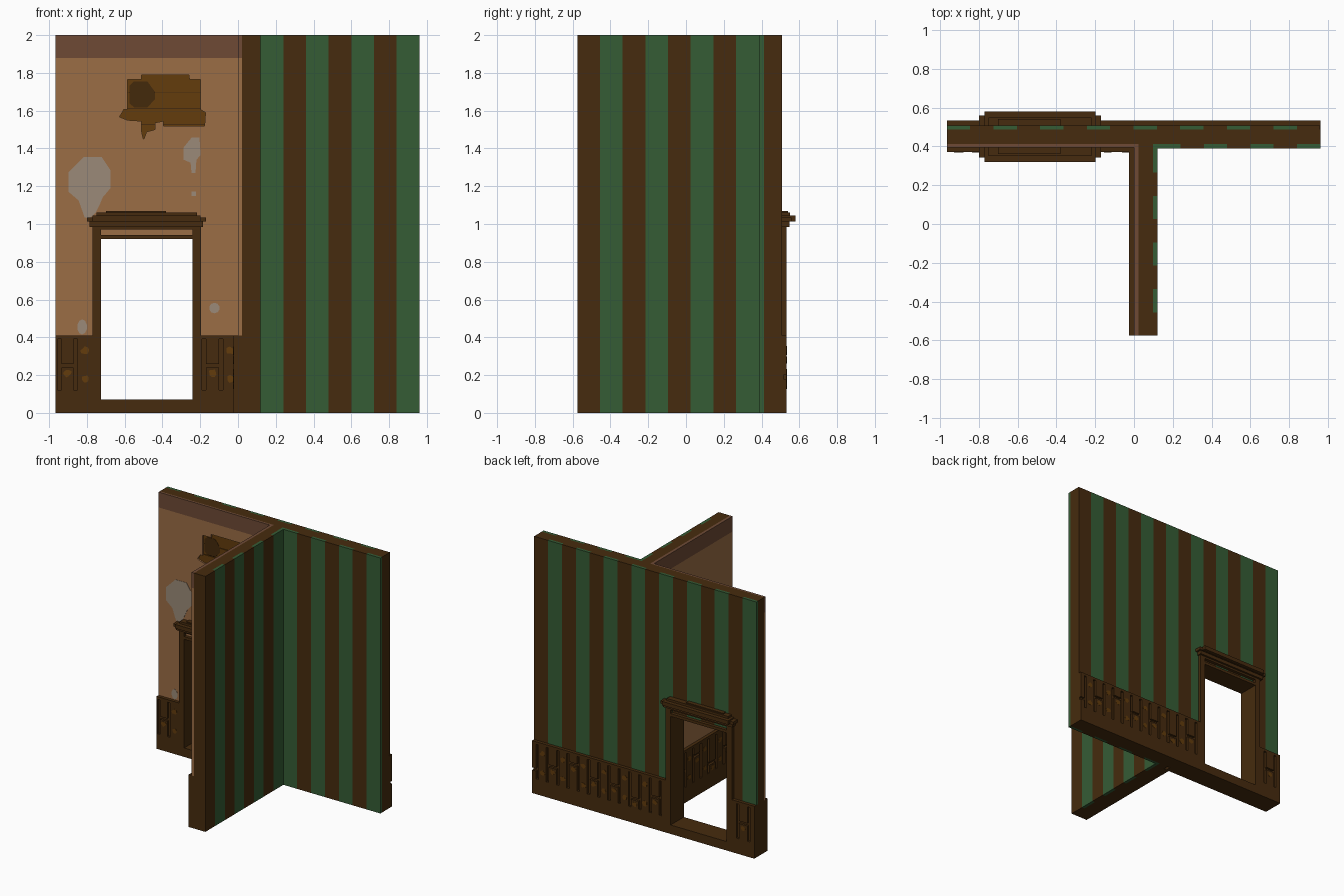
import bpy, bmesh, math, random

random.seed(4)
cube = bpy.data.objects.get("Cube")
if cube:
    bpy.data.objects.remove(cube, do_unlink=True)


def material(name, hexcode):
    rgb = [int(hexcode[i:i + 2], 16) / 255 for i in (0, 2, 4)]
    lin = [c / 12.92 if c <= 0.04045 else ((c + 0.055) / 1.055) ** 2.4 for c in rgb]
    m = bpy.data.materials.new(name)
    m.use_nodes = True
    m.diffuse_color = (*lin, 1)
    m.node_tree.nodes["Principled BSDF"].inputs["Base Color"].default_value = (*lin, 1)
    return m


WOOD = material("dark wood", "462B0E")
GREEN = material("green stripe", "355C35")
TAN = material("tan plaster", "9B6D45")
BAND = material("brown border", "6E4A35")
GREY = material("grey stain", "9B8A78")
PLANK = material("worn plank", "633C0C")
SOOT = material("soot", "44290B")


def finish(name, bm, mat):
    bmesh.ops.recalc_face_normals(bm, faces=bm.faces[:])
    me = bpy.data.meshes.new(name)
    bm.to_mesh(me)
    bm.free()
    me.materials.append(mat)
    ob = bpy.data.objects.new(name, me)
    bpy.context.collection.objects.link(ob)
    return ob


def boxes(name, mat, items):
    """One object from boxes given as x0, x1, y0, y1, z0, z1."""
    bm = bmesh.new()
    for x0, x1, y0, y1, z0, z1 in items:
        vs = bmesh.ops.create_cube(bm, size=1)["verts"]
        for v in vs:
            v.co = (x0 if v.co.x < 0 else x1, y0 if v.co.y < 0 else y1, z0 if v.co.z < 0 else z1)
    return finish(name, bm, mat)


def plates(name, mat, outlines, place, d0, d1):
    """Flat outlines (u, z) given thickness from depth d0 to d1."""
    bm = bmesh.new()
    for pts in outlines:
        f = bm.faces.new([bm.verts.new(place(u, d0, z)) for u, z in pts])
        ext = bmesh.ops.extrude_face_region(bm, geom=[f])["geom"]
        shift = [b - a for a, b in zip(place(0, d0, 0), place(0, d1, 0))]
        bmesh.ops.translate(bm, vec=shift, verts=[v for v in ext if isinstance(v, bmesh.types.BMVert)])
    return finish(name, bm, mat)


def blob(u, z, ru, rz, n=10, rough=0.0):
    out = []
    for i in range(n):
        a = math.tau * (i + 0.5) / n
        k = 1 - rough * random.random()
        out.append((u + ru * k * math.cos(a), z + rz * k * math.sin(a)))
    return out


# Wall planes: u runs along the wall, d is the distance out of it
def front(u, d, z): return (u, 0.395 - d, z)
def back(u, d, z): return (u, 0.508 + d, z)
def side(u, d, z): return (-d, u, z)


X0, X1, Y0 = -0.965, 0.96, -0.575
D0, D1 = -0.77, -0.195          # outer edges of the door casing
O0, O1 = -0.725, -0.24          # door opening
RAIL, HEAD, TOP = 0.41, 0.935, 2.0

# Wall cores
boxes("wall_core", WOOD, [(X0, D0, 0.412, 0.487, 0, TOP), (D1, X1, 0.412, 0.487, 0, TOP),
                          (D0, D1, 0.412, 0.487, HEAD, TOP)])
boxes("partition_core", WOOD, [(0.022, 0.097, Y0, 0.412, 0, TOP)])

# Striped paper: alternating strips on three faces
strips = {0: [], 1: []}
for i in range(16):
    a = X0 + i * 0.1203
    b = a + 0.1203
    for p, q, z in ((a, min(b, D0), RAIL), (max(a, D0), min(b, D1), HEAD), (max(a, D1), b, RAIL)):
        if q - p > 0.001:
            strips[i % 2].append((p, min(q, X1), 0.487, 0.508, z, TOP))
for i in range(7):
    a = 0.12 + i * 0.12
    strips[i % 2].append((a, a + 0.12, 0.39, 0.412, 0, TOP))
for i in range(8):
    a = Y0 + i * 0.12
    strips[(i + 1) % 2].append((0.097, 0.12, a, 0.412 if i == 7 else a + 0.12, 0, TOP))
boxes("green_stripes", GREEN, strips[0])
boxes("dark_stripes", WOOD, strips[1])

# Plaster with a door notch and a broken hole
plaster = plates("plaster_wall", TAN, [[
    (X0, RAIL), (D0, RAIL), (D0, HEAD), (D1, HEAD), (D1, RAIL), (0.022, RAIL),
    (0.022, 1.88), (X0, 1.88)]], front, -0.017, 0)
hole = [(-.51, 1.79), (-.26, 1.79), (-.257, 1.764), (-.198, 1.764), (-.198, 1.605), (-.172, 1.59),
        (-.177, 1.52), (-.394, 1.52), (-.394, 1.545), (-.44, 1.536), (-.44, 1.5), (-.484, 1.488),
        (-.5, 1.446), (-.51, 1.488), (-.51, 1.545), (-.585, 1.55), (-.627, 1.567), (-.605, 1.605),
        (-.585, 1.605), (-.585, 1.764), (-.51, 1.764)]
cutter = plates("hole_cutter", TAN, [hole], front, -0.05, 0.05)
cutter.hide_render = True
mod = plaster.modifiers.new("hole", "BOOLEAN")
mod.operation, mod.solver, mod.object = "DIFFERENCE", "EXACT", cutter
bpy.context.view_layer.objects.active = plaster
bpy.ops.object.modifier_apply(modifier=mod.name)
bpy.data.objects.remove(cutter, do_unlink=True)
boxes("partition_plaster", TAN, [(0, 0.022, Y0, 0.395, RAIL, 1.88)])
boxes("top_border", BAND, [(X0, 0.022, 0.395, 0.412, 1.88, TOP), (0, 0.022, Y0, 0.395, 1.88, TOP)])

# Planks and soot seen in the hole
boxes("hole_planks", PLANK, [(-0.64, -0.16, 0.406, 0.413, z, z + h) for z, h in
                             ((1.44, 0.085), (1.53, 0.08), (1.615, 0.08), (1.70, 0.1))])
plates("soot_mark", SOOT, [[(-.575, 1.73), (-.55, 1.755), (-.48, 1.755), (-.44, 1.70), (-.44, 1.66),
                            (-.48, 1.617), (-.55, 1.617), (-.575, 1.64)]], front, -0.012, -0.009)

# Stains on the plaster
plates("plaster_stains", GREY, [
    [(-.817, 1.355), (-.722, 1.355), (-.675, 1.285), (-.675, 1.19), (-.717, 1.14), (-.733, 1.1),
     (-.754, 1.06), (-.786, 1.03), (-.812, 1.035), (-.844, 1.125), (-.897, 1.17), (-.897, 1.275)],
    [(-.246, 1.457), (-.204, 1.457), (-.198, 1.365), (-.22, 1.34), (-.225, 1.27), (-.246, 1.27),
     (-.251, 1.325), (-.288, 1.34), (-.288, 1.405)],
    blob(-.234, 1.16, .018, .018, 4), blob(-.125, .555, .028, .028), blob(-.825, .455, .026, .04),
], front, -0.004, 0.002)


# Carved wainscot: backing, base and cap rails, bars between slots
def wainscot(name, place, u0, u1, slots, inner=0.0):
    parts, patches = [], []

    def add(a, b, d0, d1, z0, z1):
        p, q = place(a, d0, z0), place(b, d1, z1)
        parts.append((min(p[0], q[0]), max(p[0], q[0]), min(p[1], q[1]), max(p[1], q[1]), z0, z1))

    add(u0, u1, inner, 0.008, 0, RAIL)
    add(u0, u1, 0.008, 0.025, 0, 0.12)
    add(u0, u1, 0.008, 0.025, 0.39, RAIL)
    edges = [u0] + [e for s in slots for e in (s - 0.011, s + 0.011)] + [u1]
    for i in range(0, len(edges), 2):
        a, b = edges[i], edges[i + 1]
        if i % 4 == 2:                       # short cross slot in every other bar
            z = random.choice((0.19, 0.25, 0.32))
            add(a, b, 0.008, 0.025, 0.12, z - 0.01)
            add(a, b, 0.008, 0.025, z + 0.01, 0.39)
            zs = (z - 0.04,)
        else:
            add(a, b, 0.008, 0.025, 0.12, 0.39)
            zs = (0.18, 0.33)
        if b - a > 0.04:
            r = min(0.026, (b - a) * 0.42)
            patches += [blob((a + b) / 2, z, r, 0.024, 9, 0.4) for z in zs]
    boxes(name, WOOD, parts)
    plates(name + "_worn_patches", PLANK, patches, place, 0.022, 0.0262)


def spaced(a, b, n):
    return [a + (b - a) * (i + 0.5) / n for i in range(n)]


wainscot("front_wainscot_door_left", front, X0, D0, [-0.945, -0.86], -0.017)
wainscot("front_wainscot_corner", front, D1, 0.0, [-0.18, -0.09], -0.017)
wainscot("back_wainscot_long", back, D1, X1, spaced(D1, X1, 13), -0.021)
wainscot("back_wainscot_short", back, X0, D0, [-0.915, -0.82], -0.021)
wainscot("partition_wainscot", side, Y0, 0.37, spaced(Y0, 0.37, 10), -0.022)

# Door casing, sill and slotted head
F, B = 0.37, 0.533
boxes("door_casing", WOOD, [
    (D0, O0, F, B, 0.07, 0.99), (O1, D1, F, B, 0.07, 0.99),
    (O0, O1, F, B, 0.92, 0.942), (D0, D1, F, B, 0, 0.07),
    (O0, O1, F, 0.395, 0.97, 0.99), (O0, O1, 0.508, B, 0.97, 0.99)])

# Stepped cornice on both faces
steps = []
for x0, x1, z0, z1, d in ((-.785, -.185, .985, 1.012, .098), (-.80, -.17, 1.012, 1.035, .108),
                          (-.77, -.198, 1.014, 1.045, .13), (-.75, -.218, 1.045, 1.062, .10),
                          (-.70, -.38, 1.062, 1.07, .09)):
    steps += [(x0, x1, 0.45 - d, 0.405, z0, z1), (x0, x1, 0.495, 0.45 + d, z0, z1)]
boxes("door_cornice", WOOD, steps)
